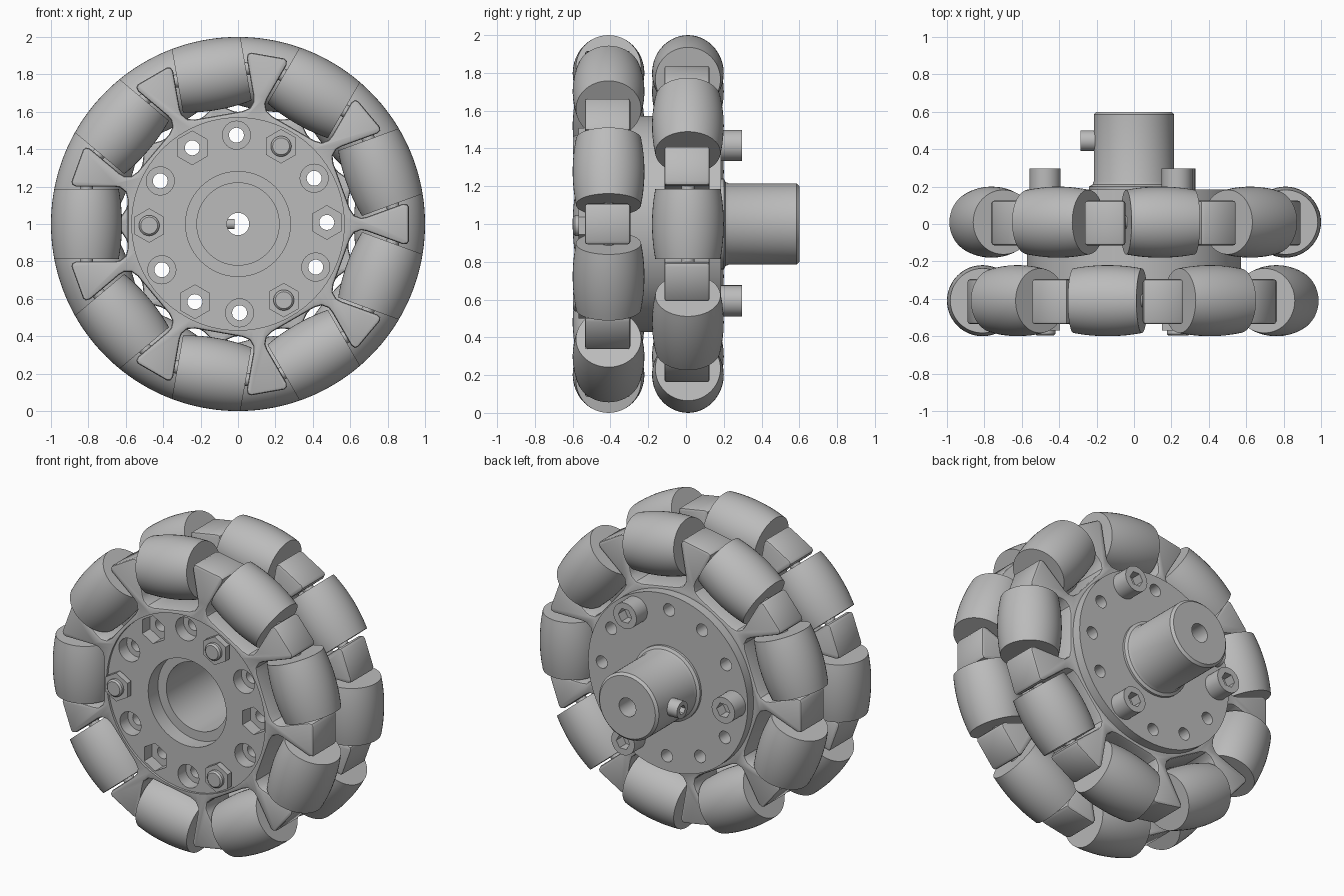
import bpy, bmesh
from math import pi, cos, sin, sqrt, radians
from mathutils import Matrix, Vector

cube = bpy.data.objects.get("Cube")
if cube:
    bpy.data.objects.remove(cube)

GREY = (0.5, 0.5, 0.5, 1)
grey = bpy.data.materials.new("plain grey")
grey.use_nodes = True
grey.diffuse_color = GREY
grey.node_tree.nodes["Principled BSDF"].inputs["Base Color"].default_value = GREY

CENTRE = Vector((0, 0, 1))
AXLE_DIST = 0.81     # wheel axis to roller axis
PITCH = radians(40)
BOLT_RING = 0.475


def lathe(bm, profile, segs=48, matrix=Matrix(), closed=False, phase=0):
    """Revolve (radius, y) points about the local y axis."""
    rings = []
    for i in range(segs):
        a = phase + 2 * pi * i / segs
        rings.append([bm.verts.new(matrix @ Vector((r * cos(a), y, r * sin(a))))
                      for r, y in profile])
    n = len(profile)
    for i in range(segs):
        p, q = rings[i], rings[(i + 1) % segs]
        for j in range(n if closed else n - 1):
            k = (j + 1) % n
            bm.faces.new((p[j], p[k], q[k], q[j]))


def rod(r, y0, y1):
    return [(0, y0), (r, y0), (r, y1), (0, y1)]


def finish(bm, name):
    bmesh.ops.remove_doubles(bm, verts=bm.verts, dist=1e-5)
    bmesh.ops.dissolve_degenerate(bm, edges=bm.edges, dist=1e-6)
    bmesh.ops.recalc_face_normals(bm, faces=bm.faces)
    mesh = bpy.data.meshes.new(name)
    bm.to_mesh(mesh)
    bm.free()
    mesh.materials.append(grey)
    obj = bpy.data.objects.new(name, mesh)
    bpy.context.collection.objects.link(obj)
    return obj


def smooth(obj):
    bpy.ops.object.select_all(action='DESELECT')
    obj.select_set(True)
    bpy.context.view_layer.objects.active = obj
    bpy.ops.object.shade_smooth_by_angle(angle=radians(32))


def bake(obj, cutters=()):
    """Apply the modifiers and boolean cutters, then drop the cutters."""
    for c in cutters:
        c.hide_render = True
        m = obj.modifiers.new("cut", 'BOOLEAN')
        m.operation, m.solver, m.object = 'DIFFERENCE', 'EXACT', c
    bpy.context.view_layer.update()
    dg = bpy.context.evaluated_depsgraph_get()
    mesh = bpy.data.meshes.new_from_object(obj.evaluated_get(dg))
    obj.modifiers.clear()
    obj.data = mesh
    for c in cutters:
        bpy.data.objects.remove(c)
    smooth(obj)


def on_ring(angle, dist=BOLT_RING):
    return Matrix.Translation(CENTRE + Vector((cos(angle), 0, sin(angle))) * dist)


def rollers(name, y, start):
    """Nine barrels whose crowns follow the wheel rim, with their axles."""
    half = 0.186
    barrel = [(0, -half)]
    for i in range(13):
        t = half * (i / 6 - 1)
        barrel.append((sqrt(1 - t * t) - AXLE_DIST, t))
    barrel.append((0, half))
    bm, pins = bmesh.new(), bmesh.new()
    for k in range(9):
        a = start + k * PITCH
        radial = Vector((cos(a), 0, sin(a)))
        tangent = Vector((-sin(a), 0, cos(a)))
        m = Matrix((radial, tangent, radial.cross(tangent))).transposed().to_4x4()
        m.translation = CENTRE + radial * AXLE_DIST + Vector((0, y, 0))
        lathe(bm, barrel, 48, m)
        lathe(pins, rod(0.035, -0.22, 0.22), 16, m)
    smooth(finish(bm, name + "_rollers"))
    smooth(finish(pins, name + "_axles"))


def frame(name, y, start):
    """Ring with flared spokes; pockets between spokes hold the rollers."""
    side = [(0.59, 0.13), (0.6, 0.17), (0.63, 0.195), (0.66, 0.2),
            (0.865, 0.2), (0.886, 0.21), (0.89, 0.228)]
    pocket = [(u, -v) for u, v in reversed(side)] + side
    bm = bmesh.new()
    outline = []
    for k in range(9):
        a = start + k * PITCH
        for u, v in pocket:
            outline.append(bm.verts.new((u * cos(a) - v * sin(a), y - 0.12,
                                         1 + u * sin(a) + v * cos(a))))
    face = bm.faces.new(outline)
    out = bmesh.ops.extrude_face_region(bm, geom=[face])
    moved = [g for g in out["geom"] if isinstance(g, bmesh.types.BMVert)]
    bmesh.ops.translate(bm, verts=moved, vec=(0, 0.24, 0))
    obj = finish(bm, name + "_frame")
    bev = obj.modifiers.new("soft edges", 'BEVEL')
    bev.width, bev.segments = 0.014, 2
    bev.limit_method, bev.angle_limit = 'ANGLE', radians(60)
    core = bmesh.new()
    lathe(core, rod(0.568, y - 0.3, y + 0.3), 96, Matrix.Translation(CENTRE))
    bake(obj, [finish(core, "core_cutter")])


# Two staggered rows
for row, y, start in (("front", -0.41, PITCH / 2), ("back", 0.01, 0)):
    rollers(row, y, start)
    frame(row, y - 0.005, start)

# Hub drum with stepped recess, bolt holes and nut pockets
bm = bmesh.new()
lathe(bm, [(0.28, -0.52), (0.572, -0.52), (0.572, 0.185), (0.22, 0.185),
           (0.22, -0.42), (0.28, -0.42)], 96, Matrix.Translation(CENTRE), closed=True)
hub = finish(bm, "hub")
holes, pockets = bmesh.new(), bmesh.new()
bolt_angles = []
for k in range(12):
    a = radians(1 + 30 * k)
    if k % 4 == 2:
        bolt_angles.append(a)
        continue
    lathe(holes, rod(0.04, -0.7, 0.4), 24, on_ring(a))
    if k % 4 == 0:
        lathe(pockets, rod(0.09, -0.7, -0.44), 6, on_ring(a), phase=pi / 6)
    else:
        lathe(pockets, rod(0.075, -0.7, -0.44), 32, on_ring(a))
bake(hub, [finish(pockets, "pocket_cutter"), finish(holes, "hole_cutter")])

# Bored shaft collar at the back
bm = bmesh.new()
lathe(bm, [(0.06, 0.165), (0.24, 0.165), (0.24, 0.2), (0.222, 0.21), (0.215, 0.228),
           (0.215, 0.585), (0.2, 0.6), (0.06, 0.6)], 64,
      Matrix.Translation(CENTRE), closed=True)
smooth(finish(bm, "shaft_collar"))

# Socket head bolts and their nuts
bolts, sockets, nuts = bmesh.new(), bmesh.new(), bmesh.new()
for a in bolt_angles:
    m = on_ring(a)
    lathe(bolts, [(0, -0.597), (0.045, -0.597), (0.055, -0.587), (0.055, 0.18),
                  (0.083, 0.18), (0.083, 0.297), (0, 0.297)], 32, m)
    lathe(sockets, rod(0.048, 0.23, 0.4), 6, m)
    lathe(nuts, rod(0.092, -0.53, -0.57), 6, m, phase=pi / 6)
bake(finish(bolts, "bolts"), [finish(sockets, "socket_cutter")])
smooth(finish(nuts, "nuts"))

# Set screw through the side of the collar
side_on = Matrix.Translation((0, 0.445, 1)) @ Matrix.Rotation(pi / 2, 4, 'Z')
screw, socket = bmesh.new(), bmesh.new()
lathe(screw, [(0, 0.285), (0.055, 0.285), (0.055, 0.18), (0.028, 0.18),
              (0.028, 0.02), (0, 0.02)], 32, side_on)
lathe(socket, rod(0.03, 0.24, 0.4), 6, side_on)
bake(finish(screw, "set_screw"), [finish(socket, "screw_cutter")])
